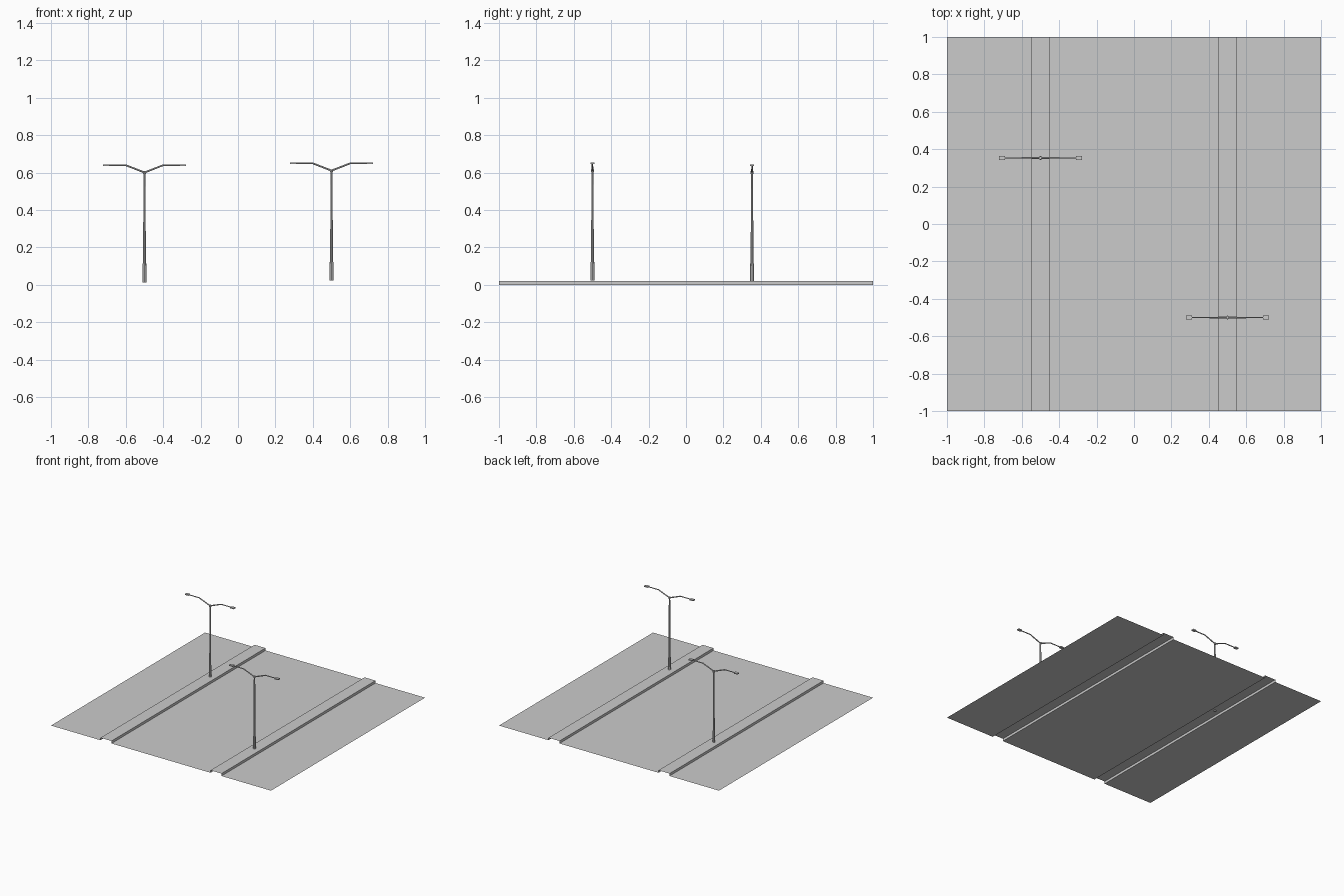
import bpy, bmesh
from mathutils import Vector, Matrix

if "Cube" in bpy.data.objects:
    bpy.data.objects.remove(bpy.data.objects["Cube"])


def finish(name, bm):
    mesh = bpy.data.meshes.new(name)
    bm.to_mesh(mesh)
    bm.free()
    obj = bpy.data.objects.new(name, mesh)
    bpy.context.collection.objects.link(obj)
    return obj


def segment(bm, a, b, r1, r2, sides=8):
    """Tapered rod from a to b."""
    a, b = Vector(a), Vector(b)
    rot = (b - a).to_track_quat('Z', 'Y').to_matrix().to_4x4()
    bmesh.ops.create_cone(bm, cap_ends=True, segments=sides, radius1=r1, radius2=r2,
                          depth=(b - a).length,
                          matrix=Matrix.Translation((a + b) / 2) @ rot)


# Road sheet: one open profile with two raised medians, swept along y
profile = [(-1, 0), (-.55, 0), (-.55, .02), (-.45, .02), (-.45, 0),
           (.45, 0), (.45, .02), (.55, .02), (.55, 0), (1, 0)]
bm = bmesh.new()
rows = [[bm.verts.new((x, y, z)) for x, z in profile] for y in (-1, 1)]
for i in range(len(profile) - 1):
    bm.faces.new((rows[0][i], rows[0][i + 1], rows[1][i + 1], rows[1][i]))
finish("road_with_medians", bm)


def street_lamp(name, x, y, z):
    # Pole with thicker base sleeve and a collar at the top
    bm = bmesh.new()
    segment(bm, (0, 0, 0), (0, 0, .10), .0105, .0095)
    segment(bm, (0, 0, .10), (0, 0, .59), .0075, .0055)
    segment(bm, (0, 0, .58), (0, 0, .595), .0085, .0085)
    pole = finish(name + "_pole", bm)

    # Two bent arms, each ending in a flat lamp head
    bm = bmesh.new()
    for s in (-1, 1):
        segment(bm, (0, 0, .588), (s * .10, 0, .627), .005, .0045, 6)
        segment(bm, (s * .098, 0, .627), (s * .20, 0, .627), .0045, .004, 6)
        bmesh.ops.create_cube(bm, size=1, matrix=Matrix.Translation((s * .206, 0, .627))
                              @ Matrix.Diagonal((.032, .022, .009, 1)))
    arms = finish(name + "_arms", bm)
    for obj in (pole, arms):
        obj.location = (x, y, z)


street_lamp("left_lamp", -.5, .353, .013)
street_lamp("right_lamp", .5, -.5, .023)
